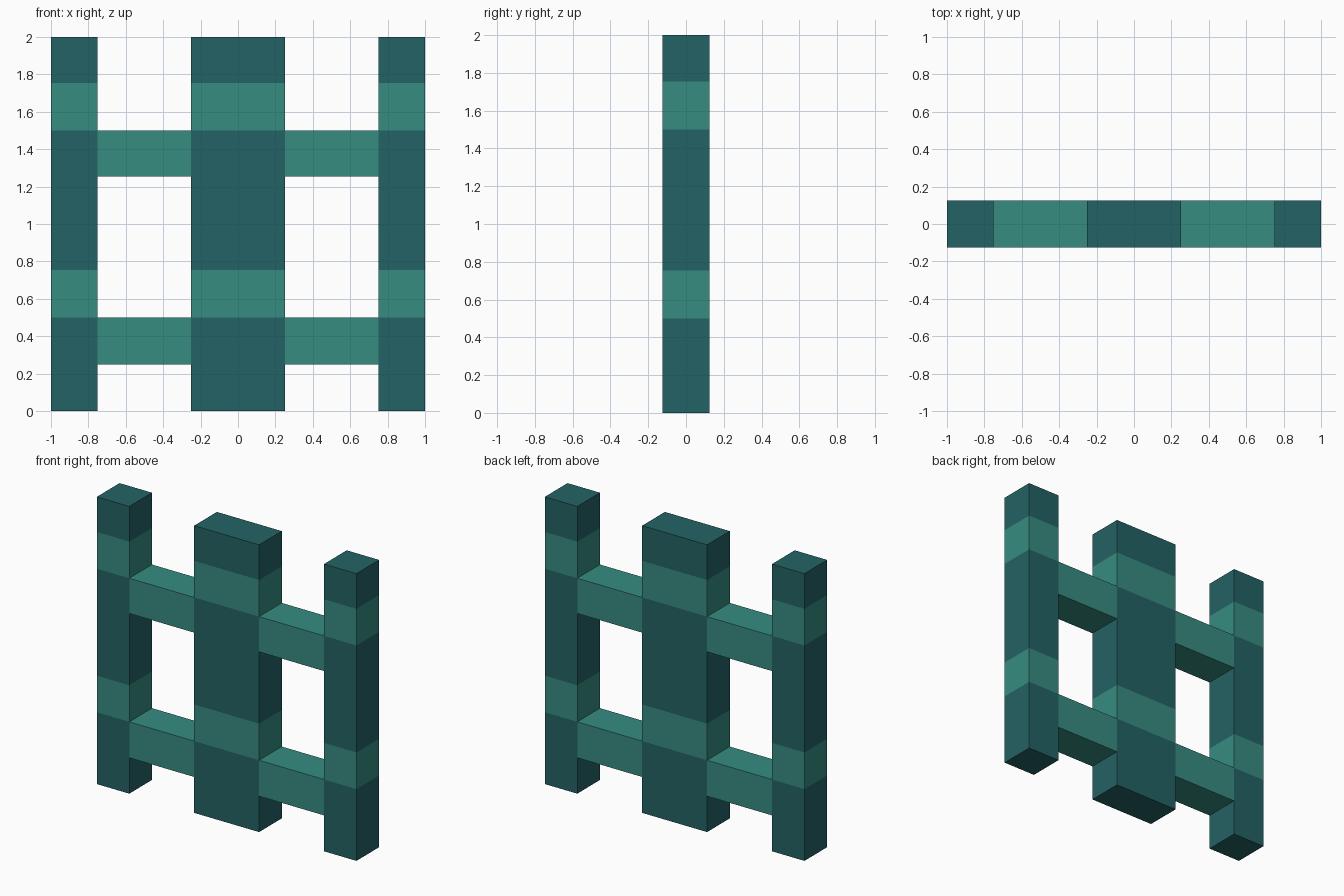
import bpy, bmesh
from mathutils import Vector

if "Cube" in bpy.data.objects:
    bpy.data.objects.remove(bpy.data.objects["Cube"])

DEPTH = 0.25
BANDS = [(0.5, 0.755), (1.5, 1.755)]       # light stripes wrapping the posts


def material(name, rgb):
    m = bpy.data.materials.new(name)
    m.diffuse_color = (*rgb, 1.0)
    m.use_nodes = True
    m.node_tree.nodes["Principled BSDF"].inputs["Base Color"].default_value = m.diffuse_color
    return m


dark = material("dark teal", (0.0176, 0.123, 0.130))
light = material("light teal", (0.037, 0.262, 0.220))


def box(name, x0, x1, z0, z1, mats, bands=()):
    """Box spanning x and z, cut at band heights and coloured by height."""
    bm = bmesh.new()
    bmesh.ops.create_cube(bm, size=1)
    for v in bm.verts:
        v.co = Vector((x0 + (v.co.x + 0.5) * (x1 - x0),
                       v.co.y * DEPTH,
                       z0 + (v.co.z + 0.5) * (z1 - z0)))
    for band in bands:
        for z in band:
            bmesh.ops.bisect_plane(bm, geom=bm.verts[:] + bm.edges[:] + bm.faces[:],
                                   plane_co=(0, 0, z), plane_no=(0, 0, 1))
    for f in bm.faces:
        z = f.calc_center_median().z
        f.material_index = int(any(a < z < b for a, b in bands))
    me = bpy.data.meshes.new(name)
    bm.to_mesh(me)
    bm.free()
    for m in mats:
        me.materials.append(m)
    ob = bpy.data.objects.new(name, me)
    bpy.context.collection.objects.link(ob)
    return ob


# Upright posts: wide centre, narrow sides
for name, x0, x1 in (("left_post", -1, -0.75), ("centre_post", -0.25, 0.25),
                     ("right_post", 0.75, 1)):
    box(name, x0, x1, 0, 2, (dark, light), BANDS)

# Cross rails between the posts, flush front and back
for level, z in (("lower", 0.25), ("upper", 1.255)):
    top = 0.5 if level == "lower" else 1.5
    for side, x0 in (("left", -0.75), ("right", 0.25)):
        box(f"{level}_{side}_rail", x0, x0 + 0.5, z, top, (light,))
